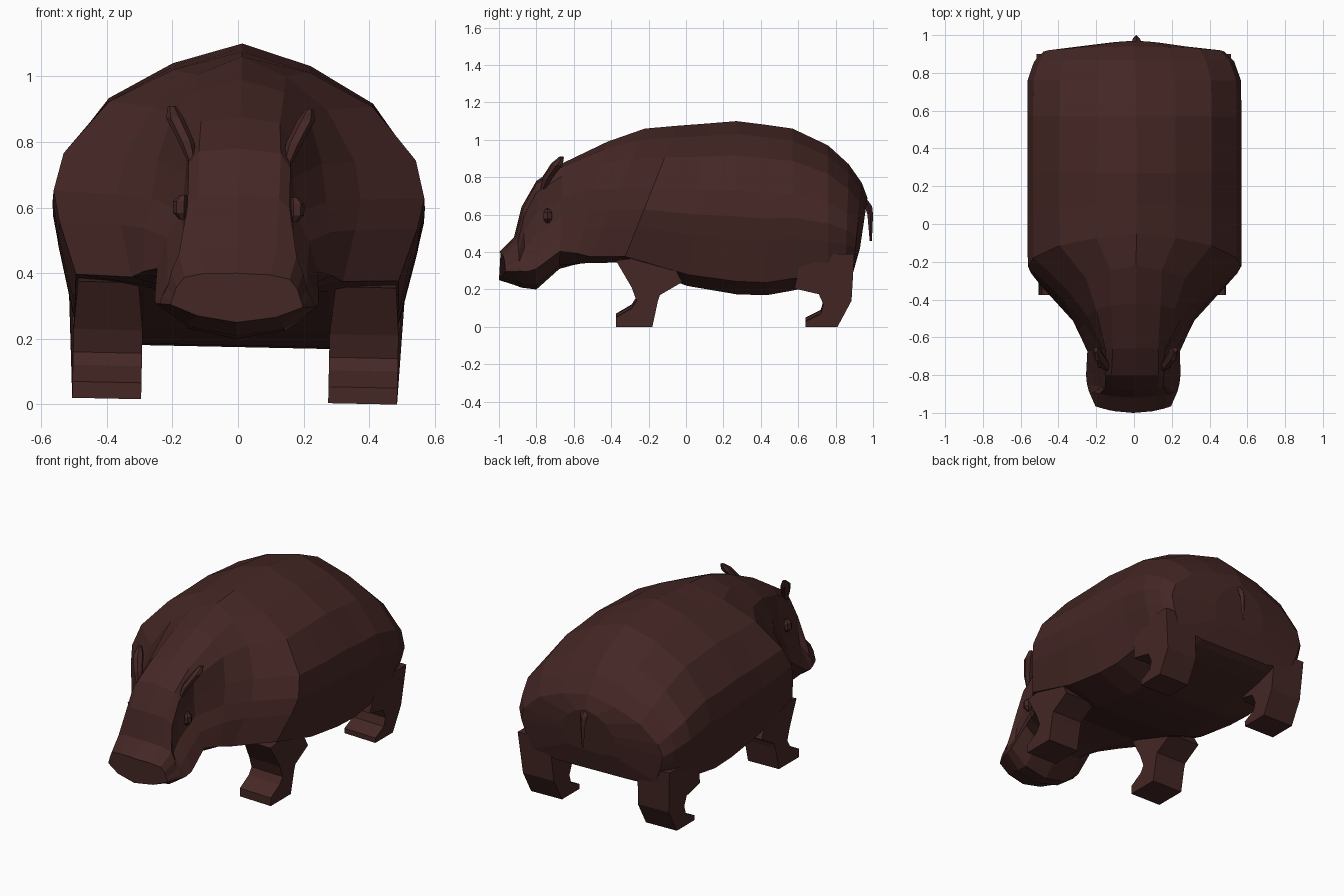
import bpy, bmesh, math

if "Cube" in bpy.data.objects:
    bpy.data.objects.remove(bpy.data.objects["Cube"])

hide = bpy.data.materials.new("dark_brown_hide")
hide.diffuse_color = (0.058, 0.020, 0.018, 1)
hide.use_nodes = True
hide.node_tree.nodes["Principled BSDF"].inputs["Base Color"].default_value = hide.diffuse_color

ROLL = 0.021  # slight sideways lean of the whole animal


def make(name, verts, faces):
    """Flat-shaded object with consistent outward normals."""
    verts = [(x + ROLL * (z - 0.5), y, z - ROLL * x) for x, y, z in verts]
    me = bpy.data.meshes.new(name)
    me.from_pydata(verts, [], faces)
    bm = bmesh.new()
    bm.from_mesh(me)
    bmesh.ops.recalc_face_normals(bm, faces=bm.faces)
    bm.to_mesh(me)
    bm.free()
    me.materials.append(hide)
    ob = bpy.data.objects.new(name, me)
    bpy.context.collection.objects.link(ob)
    return ob


def loft(name, rings):
    """Skin a list of closed rings and cap both ends."""
    n = len(rings[0])
    verts = [v for r in rings for v in r]
    faces = [(i * n + k, i * n + (k + 1) % n, (i + 1) * n + (k + 1) % n, (i + 1) * n + k)
             for i in range(len(rings) - 1) for k in range(n)]
    faces += [tuple(range(n)), tuple(range(len(verts) - n, len(verts)))]
    return make(name, verts, faces)


def sweep(name, path, sides):
    """Vertical tapered form: x, y, z, radius x, radius y per level."""
    rings = [[(x + rx * math.cos(a), y + ry * math.sin(a), z)
              for a in (2 * math.pi * k / sides for k in range(sides))]
             for x, y, z, rx, ry in path]
    return loft(name, rings)


# Half cross-sections, crest to belly: fractions of half width and height
BARREL = [(0, 1), (.37, .93), (.71, .81), (.95, .61), (1, .46), (.965, .33), (.87, .08), (.5, 0), (0, 0)]
FACE = [(0, 1), (.5, .98), (.62, .9), (.6, .7), (.65, .5), (.85, .35), (1, .2), (.6, .05), (0, 0)]
MUZZLE = [(0, 1), (.5, .98), (.8, .9), (.92, .7), (.97, .5), (1, .4), (1, .33), (.6, .12), (0, 0)]


def section(y, zb, zt, w, t, shear=0.0):
    """t: -1 muzzle, 0 face, 1 barrel. shear pulls the lower part forward."""
    a, b, f = (FACE, BARREL, t) if t >= 0 else (FACE, MUZZLE, -t)
    sag = 1 + 1.2 * max(0, t) * max(0, zb - .2)  # keeps the flank low where the belly rises
    half = []
    for (ax, az), (bx, bz) in zip(a, b):
        sx, sz = ax + (bx - ax) * f, az + (bz - az) * f
        z = zb + (zt - zb) * sz ** sag
        bow = 0.035 * sx * sx if t < 0 else 0
        half.append((w * sx, y + bow - shear * (zt - z), z))
    return half + [(-x, yy, z) for x, yy, z in half[-2:0:-1]]


# Body and head in one skin, nose to rump; neck and shoulder rings slant back
stations = [
    (-1.0, .25, .40, .20, -1), (-.92, .225, .48, .235, -.8), (-.88, .21, .64, .245, -.1),
    (-.80, .20, .78, .25, 0), (-.66, .31, .875, .25, .15, .03), (-.42, .33, .99, .31, .6, .28),
    (-.22, .345, 1.06, .37, 1, .43), (-.05, .35, 1.075, .565, 1, .40),
    (.11, .225, 1.087, .567, 1, .12),
    (.27, .18, 1.10, .567, 1), (.43, .175, 1.08, .567, 1), (.57, .20, 1.06, .567, 1),
    (.76, .24, .97, .565, 1), (.87, .27, .87, .53, 1, .03), (.94, .29, .77, .48, 1, .1),
    (.97, .42, .69, .18, 1, .15),
]
loft("body", [section(*s) for s in stations])

# Leg outlines in y, z
FRONT = [(-.375, .01), (-.375, .06), (-.29, .11), (-.265, .15), (-.29, .22), (-.375, .365),
         (-.1, .40), (-.02, .25), (-.14, .18), (-.15, .15), (-.18, .01)]
HIND = [(.64, .01), (.64, .04), (.72, .08), (.735, .13), (.71, .185), (.58, .215), (.62, .40),
        (.90, .40), (.885, .15), (.81, .01)]


def leg(name, outline, s, thigh):
    """Outline extruded sideways; thigh moves the upper outer edge."""
    rings = [[(s * (x + (shift if z > .3 else 0)), y, z) for y, z in outline]
             for x, shift in ((.285, .015), (.495, thigh))]
    return loft(name, rings)


for side, s in (("left", -1), ("right", 1)):
    leg("front_leg_" + side, FRONT, s, -.01)
    leg("hind_leg_" + side, HIND, s, .02)
    # Ear leaning back along the brow
    sweep("ear_" + side, [(s * .145, -.765, .74, .015, .015), (s * .165, -.74, .80, .025, .03),
                          (s * .20, -.69, .87, .027, .035), (s * .21, -.665, .905, .012, .014)], 6)
    # Small faceted eye
    sweep("eye_" + side, [(s * .17, -.74, .56, .01, .01), (s * .178, -.74, .58, .022, .026),
                          (s * .178, -.74, .615, .022, .026), (s * .17, -.74, .635, .01, .01)], 6)

# Tail hanging from the rump
sweep("tail", [(0.01, .95, .69, .025, .012), (.01, .975, .645, .022, .02),
               (.01, .985, .60, .016, .015), (.01, .988, .46, .006, .006)], 4)
